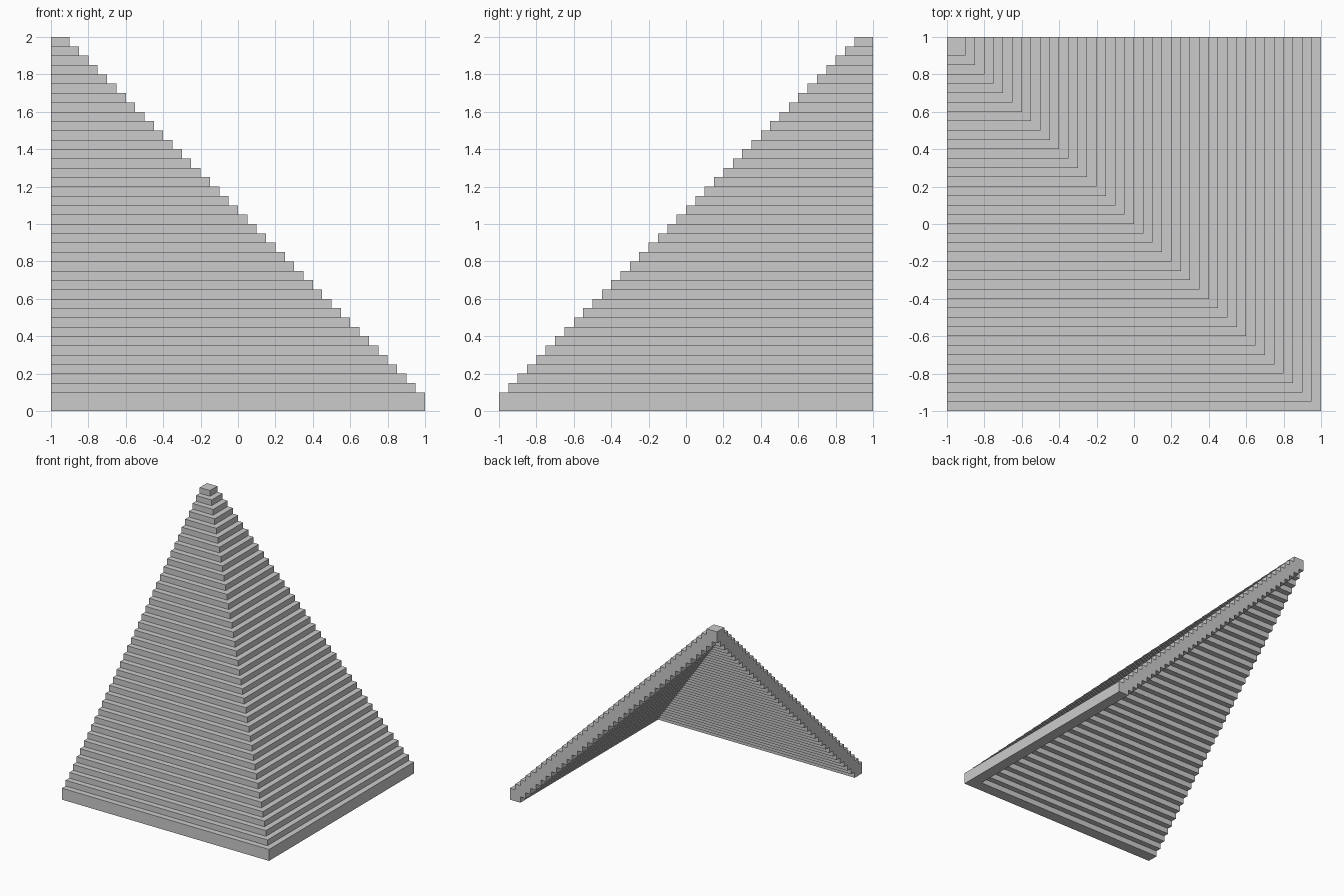
import bpy, bmesh

if "Cube" in bpy.data.objects:
    bpy.data.objects.remove(bpy.data.objects["Cube"])

STEP, BAR, N = 0.05, 0.10, 39   # step size, bar thickness, number of stacked L-bars

# Stair-shaped wall section as (offset from centre, height)
outer = [(1, 0)]
for i in range(N):
    o, top = 1 - STEP * i, STEP * i + BAR
    if i:
        outer.append((o, top - STEP))
    outer.append((o, top))
inner = []
for i in reversed(range(N)):
    o, low = 1 - BAR - STEP * i, STEP * i
    inner += [(o, STEP * (i + 1) if i < N - 1 else low + BAR), (o, low)]
profile = outer + inner

# Sweep the section round the mitred front-right corner
bm = bmesh.new()
rings = [
    [bm.verts.new((-1, -o, z)) for o, z in profile],   # left end
    [bm.verts.new((o, -o, z)) for o, z in profile],    # corner
    [bm.verts.new((o, 1, z)) for o, z in profile],     # back end
]
count = len(profile)
for a, b in zip(rings, rings[1:]):
    for j in range(count):
        k = (j + 1) % count
        bm.faces.new((a[j], b[j], b[k], a[k]))
bm.faces.new(rings[0])
bm.faces.new(rings[-1][::-1])

# Close the apex and tidy the shell
bmesh.ops.remove_doubles(bm, verts=bm.verts, dist=0.0005)
bmesh.ops.recalc_face_normals(bm, faces=bm.faces)
mesh = bpy.data.meshes.new("stepped_corner_wall")
bm.to_mesh(mesh)
bm.free()
wall = bpy.data.objects.new("stepped_corner_wall", mesh)
bpy.context.collection.objects.link(wall)
